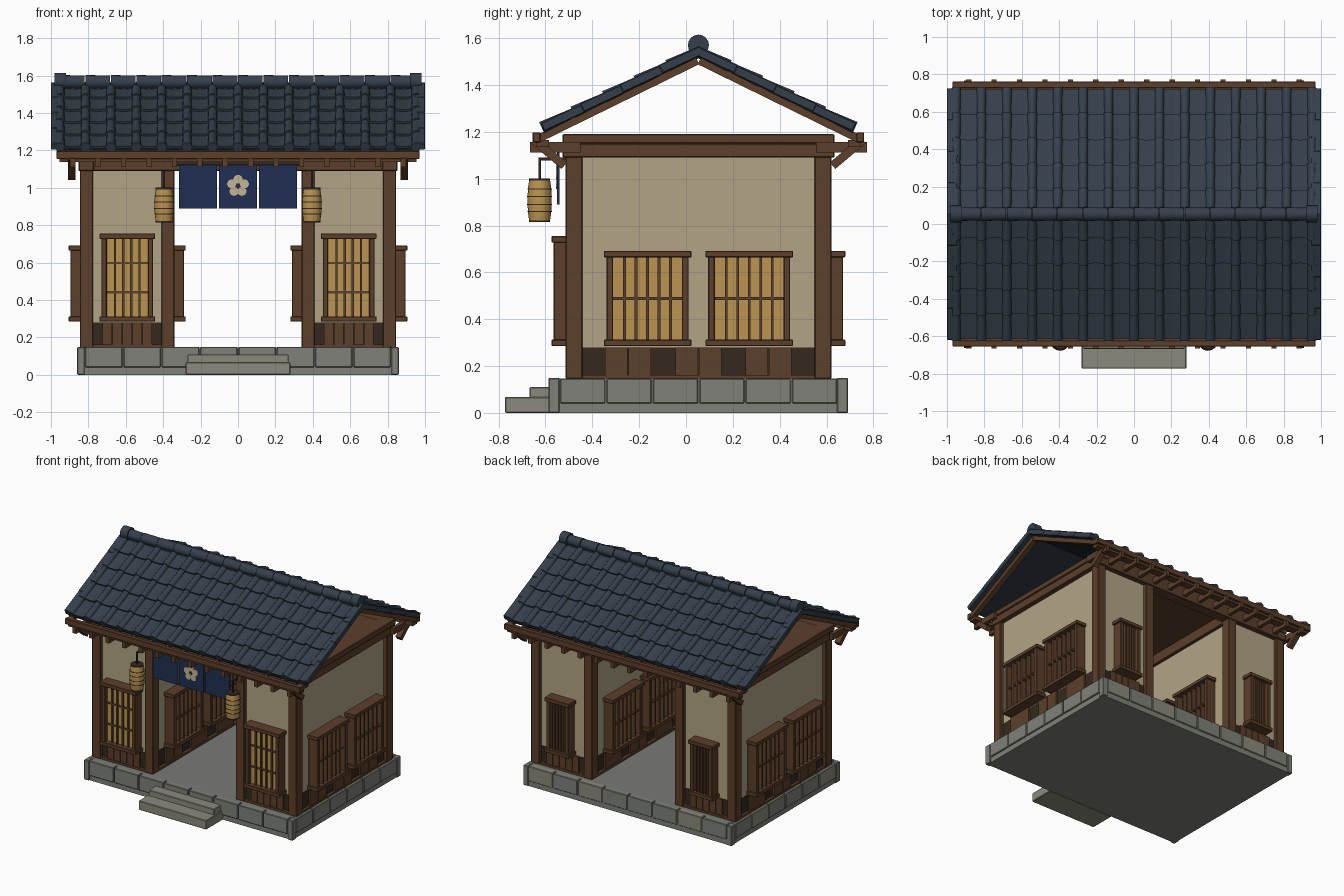
import bpy, bmesh, math, random
from mathutils import Matrix, Vector

if "Cube" in bpy.data.objects:
    bpy.data.objects.remove(bpy.data.objects["Cube"])

random.seed(4)
CY = 0.053                     # depth centre of the house
COL = dict(wood=(0.108, 0.050, 0.024), dark=(0.035, 0.022, 0.013), plaster=(0.45, 0.375, 0.24),
           stone=(0.21, 0.22, 0.19), pale=(0.26, 0.255, 0.205), floor=(0.19, 0.195, 0.185),
           tile=(0.036, 0.051, 0.071), deck=(0.02, 0.03, 0.04), paper=(0.50, 0.30, 0.085),
           navy=(0.014, 0.028, 0.085), cream=(0.55, 0.47, 0.30))
MATS, PARTS = {}, {}
I = Matrix.Identity(4)


def part(name, mat, bevel=0, smooth=False):
    """Mesh under construction for a named part."""
    if name not in PARTS:
        PARTS[name] = (bmesh.new(), mat, bevel, smooth)
    return PARTS[name][0]


def box(bm, x0, x1, y0, y1, z0, z1, M=I):
    c = Vector((x0 + x1, y0 + y1, z0 + z1)) / 2
    S = Matrix.Diagonal((abs(x1 - x0), abs(y1 - y0), abs(z1 - z0), 1))
    bmesh.ops.create_cube(bm, size=1, matrix=M @ Matrix.Translation(c) @ S)


def rod(bm, p0, p1, r0, r1=None, seg=12, M=I):
    p0, p1 = Vector(p0), Vector(p1)
    d = p1 - p0
    R = d.to_track_quat('Z', 'Y').to_matrix().to_4x4()
    bmesh.ops.create_cone(bm, cap_ends=True, segments=seg, radius1=r0,
                          radius2=r0 if r1 is None else r1, depth=d.length,
                          matrix=M @ Matrix.Translation((p0 + p1) / 2) @ R)


def lathe(bm, profile, centre, seg=16):
    rings = [[bm.verts.new(Vector(centre) + Vector((r * math.cos(a), r * math.sin(a), z)))
              for a in [2 * math.pi * i / seg for i in range(seg)]] for r, z in profile]
    for a, b in zip(rings, rings[1:]):
        for i in range(seg):
            j = (i + 1) % seg
            bm.faces.new((a[i], a[j], b[j], b[i]))
    bm.faces.new(rings[0])
    bm.faces.new(rings[-1])


# stone base, floor and steps
base = part('stone_base', 'stone')
box(base, -0.85, 0.85, -0.575, 0.685, 0, 0.135)
box(part('floor', 'floor'), -0.82, 0.82, -0.54, 0.65, 0.13, 0.146)
for i in range(8):
    x = -0.82 + i * 0.205
    for y0, y1 in ((-0.587, -0.54), (0.645, 0.692)):
        m = random.choice(('stone', 'stone', 'pale'))
        box(part('rim_stones_' + m, m, 0.004), x + 0.003, x + 0.202, y0, y1, 0.04, 0.15)
for i in range(6):
    y = -0.54 + i * 0.198
    for s in (-1, 1):
        m = random.choice(('stone', 'stone', 'pale'))
        box(part('rim_stones_' + m, m, 0.004), s * 0.82, s * 0.86, y + 0.003, y + 0.195, 0.04, 0.147)
for s in (-1, 1):
    for y0, y1 in ((-0.587, -0.54), (0.645, 0.692)):
        box(part('corner_stones', 'stone', 0.004), s * 0.82, s * 0.86, y0, y1, 0, 0.148)
step = part('steps', 'pale', 0.004)
box(step, -0.28, 0.28, -0.773, -0.575, 0, 0.068)
box(step, -0.27, 0.27, -0.668, -0.575, 0.06, 0.11)

# posts, sills, beams and ceiling
post, beam = part('posts', 'wood', 0.004), part('beams', 'wood', 0.004)
sill = part('sills', 'wood')
for s in (-1, 1):
    for y in (-0.515, 0.548):
        box(post, s * 0.775, s * 0.845, y, y + 0.073, 0.146, 1.1)
        box(post, s * 0.34, s * 0.41, y, y + 0.073, 0.146, 1.1)
        box(sill, s * 0.40, s * 0.78, y + 0.005, y + 0.068, 0.146, 0.162)
    for x in (0.808, 0.375):
        box(sill, s * (x - 0.032), s * (x + 0.032), -0.45, 0.555, 0.146, 0.162)
    box(beam, s * 0.77, s * 0.852, -0.527, 0.634, 1.09, 1.15)
    box(beam, s * 0.765, s * 0.858, -0.527, 0.634, 1.15, 1.19)
    box(beam, s * 0.345, s * 0.405, -0.45, 0.555, 1.08, 1.16)
for y in (-0.523, 0.549):
    box(beam, -0.845, 0.845, y, y + 0.08, 1.09, 1.188)
box(part('ceiling', 'wood'), -0.78, 0.78, -0.45, 0.56, 1.16, 1.187)


def window(M, u, w, z0, z1, nv, nh, glow, bar):
    """Lattice window; -y of the panel frame is outward, glow and bar are the depths of pane and bars."""
    frame, bars = part('window_frames', 'wood', 0.003), part('window_bars', 'wood')
    a, t = w / 2, 0.028
    box(part('window_panes', 'paper'), u - a + 0.01, u + a - 0.01, -glow, 0, z0 + 0.01, z1 - 0.01, M)
    for s in (-1, 1):
        box(frame, u + s * (a - t), u + s * a, -0.078, 0, z0, z1, M)
    for z in (z0, z1 - 0.028):
        box(frame, u - a - 0.012, u + a + 0.012, -0.087, 0, z, z + 0.028, M)
    for i in range(nv):
        x = u - a + t + (w - 2 * t) * (i + 1) / (nv + 1)
        box(bars, x - 0.006, x + 0.006, -bar, -0.01, z0 + 0.02, z1 - 0.02, M)
    for i in range(nh):
        z = z0 + (z1 - z0) * (i + 1) / (nh + 1)
        box(bars, u - a + t, u + a - t, -bar + 0.004, -0.01, z - 0.006, z + 0.006, M)


def panel(x, y, angle, w, n, gap, windows):
    """Plaster wall with plank skirting (every gap-th plank missing) and windows."""
    M = Matrix.Translation((x, y, 0)) @ Matrix.Rotation(math.radians(angle), 4, 'Z')
    box(part('plaster_walls', 'plaster'), -w / 2, w / 2, 0, 0.03, 0.27, 1.1, M)
    box(part('skirting_backs', 'dark'), -w / 2, w / 2, -0.003, 0.03, 0.155, 0.28, M)
    for i in range(n):
        if i % gap:
            u = -w / 2 + w * i / n
            box(part('skirting_planks', 'wood'), u + 0.002, u + w / n - 0.002,
                -0.014 - 0.004 * random.random(), 0.01, 0.158, 0.28, M)
    for win in windows:
        window(M, *win)


pair = [(u, 0.35, 0.285, 0.692, 5, 1, 0.03, 0.07) for u in (-0.217, 0.217)]
for s in (-1, 1):
    panel(s * 0.592, -0.487, 0, 0.375, 7, 6, [(0, 0.275, 0.285, 0.755, 4, 2, 0.05, 0.062)])
    panel(s * 0.592, 0.593, 180, 0.375, 7, 6, [(0, 0.18, 0.285, 0.692, 4, 0, 0.03, 0.07)])
    panel(s * 0.818, CY, s * 90, 1.0, 10, 3, pair)
    panel(s * 0.367, CY, -s * 90, 1.0, 10, 3, pair)

# roof: slope frame has x across, y up the slope, z outward
ANG, LEN, PITCH, ROWS = math.atan2(0.33, 0.673), 0.749, 0.136, 5
front = Matrix.Translation((0, -0.62, 1.235)) @ Matrix.Rotation(ANG, 4, 'X')
turn = Matrix.Translation((0, CY, 0)) @ Matrix.Rotation(math.pi, 4, 'Z') @ Matrix.Translation((0, -CY, 0))


def pan_tile(bm, x, s0, s1, M):
    us = [-0.5, -0.25, 0, 0.25, 0.5]
    prof = [(u, -0.028 + 0.044 * u * u) for u in us] + [(u, -0.04 + 0.044 * u * u) for u in us[::-1]]
    ends = [[bm.verts.new(M @ Vector((x + u * PITCH, s, n + lift))) for u, n in prof]
            for s, lift in ((s0, 0.012), (s1, -0.002))]
    for i in range(len(prof)):
        j = (i + 1) % len(prof)
        bm.faces.new((ends[0][i], ends[0][j], ends[1][j], ends[1][i]))
    bm.faces.new(ends[0])
    bm.faces.new(ends[1])


for M in (front, turn @ front):
    box(part('roof_deck', 'deck'), -0.955, 0.955, 0, LEN - 0.015, -0.046, -0.034, M)
    d = LEN / ROWS
    for r in range(ROWS):
        for i in range(14):
            pan_tile(part('pan_tiles', 'tile'), (i - 6.5) * PITCH, r * d, r * d + d + 0.005, M)
        for i in range(-7, 8):
            rod(part('roll_tiles', 'tile', 0, True), (i * PITCH, r * d - 0.004, -0.018),
                (i * PITCH, r * d + d, -0.022), 0.027, 0.022, 12, M)
    for s in (-1, 1):
        for r in range(4):
            T = M @ Matrix.Translation((0, r * LEN / 4, 0)) @ Matrix.Rotation(-0.02, 4, 'X')
            box(part('edge_tiles', 'tile', 0.004), s * 0.945, s * 1.0, 0, LEN / 4 + 0.004, -0.036, 0.003, T)
        box(part('barge_boards', 'wood'), s * 0.925, s * 0.965, -0.035, LEN - 0.03, -0.07, -0.036, M)

# ridge
ridge = part('ridge_tiles', 'tile', 0, True)
for i in range(14):
    x = (i - 7) * PITCH
    rod(ridge, (x, CY, 1.566), (x + PITCH - 0.004, CY, 1.566), 0.037, 0.034, 16)
for s in (-1, 1):
    rod(ridge, (s * 0.92, CY, 1.57), (s * 0.98, CY, 1.57), 0.045, 0.045, 16)

# eaves: fascia, purlin, rafters and corner braces, front and back
for M in (I, turn):
    box(part('fascia', 'wood', 0.003), -0.97, 0.97, -0.655, -0.622, 1.155, 1.198, M)
    box(part('eave_purlins', 'wood'), -0.955, 0.955, -0.64, -0.585, 1.138, 1.165, M)
    for i in range(14):
        x = (i - 6.5) * PITCH
        box(part('rafters', 'wood'), x - 0.014, x + 0.014, -0.666, -0.45, 1.112, 1.157, M)
    for s in (-1, 1):
        B = M @ Matrix.Translation((s * 0.888, -0.585, 1.11)) @ Matrix.Rotation(math.radians(-40), 4, 'X')
        box(part('corner_braces', 'wood'), -0.02, 0.02, -0.085, 0.085, -0.018, 0.018, B)

# entrance curtain with blossom
cloth = part('door_curtain', 'navy')
for x in (-0.213, 0, 0.213):
    box(cloth, x - 0.102, x + 0.102, -0.55, -0.54, 0.89, 1.125)
rod(part('curtain_rod', 'dark'), (-0.34, -0.545, 1.128), (0.34, -0.545, 1.128), 0.009)
for i in range(5):
    a = math.pi / 2 + i * math.tau / 5
    x, z = 0.036 * math.cos(a), 1.01 + 0.036 * math.sin(a)
    rod(part('blossom', 'cream'), (x, -0.556, z), (x, -0.545, z), 0.024, None, 14)

# lanterns
for s in (-1, 1):
    c = (s * 0.395, -0.625, 0)
    lathe(part('lantern_paper', 'paper', 0, True),
          [(0.045, 0.822), (0.049, 0.85), (0.051, 0.88), (0.051, 0.935), (0.049, 0.965), (0.045, 0.992)], c)
    trim = part('lantern_trim', 'dark')
    for z0, z1, r in ((0.814, 0.826, 0.045), (0.988, 1.001, 0.045), (0.858, 0.862, 0.052),
                      (0.888, 0.892, 0.053), (0.922, 0.926, 0.053), (0.954, 0.958, 0.052)):
        rod(trim, (c[0], c[1], z0), (c[0], c[1], z1), r, None, 16)
    box(trim, c[0] - 0.005, c[0] + 0.005, -0.63, -0.62, 1.0, 1.09)
    box(trim, c[0] - 0.006, c[0] + 0.006, -0.63, -0.51, 1.078, 1.09)

# turn the collected parts into objects
for name, (bm, mat, bevel, smooth) in PARTS.items():
    bmesh.ops.recalc_face_normals(bm, faces=bm.faces)
    me = bpy.data.meshes.new(name)
    bm.to_mesh(me)
    bm.free()
    ob = bpy.data.objects.new(name, me)
    bpy.context.collection.objects.link(ob)
    if mat not in MATS:
        MATS[mat] = bpy.data.materials.new(mat)
        MATS[mat].diffuse_color = (*COL[mat], 1)
    me.materials.append(MATS[mat])
    if bevel:
        mod = ob.modifiers.new('edge', 'BEVEL')
        mod.width, mod.segments = bevel, 1
    if smooth:
        bpy.ops.object.select_all(action='DESELECT')
        ob.select_set(True)
        bpy.context.view_layer.objects.active = ob
        bpy.ops.object.shade_smooth_by_angle(angle=math.radians(40))

for m in bpy.data.materials:
    if m.users and not m.is_grease_pencil:
        m.use_nodes = True
        m.node_tree.nodes["Principled BSDF"].inputs["Base Color"].default_value = m.diffuse_color
